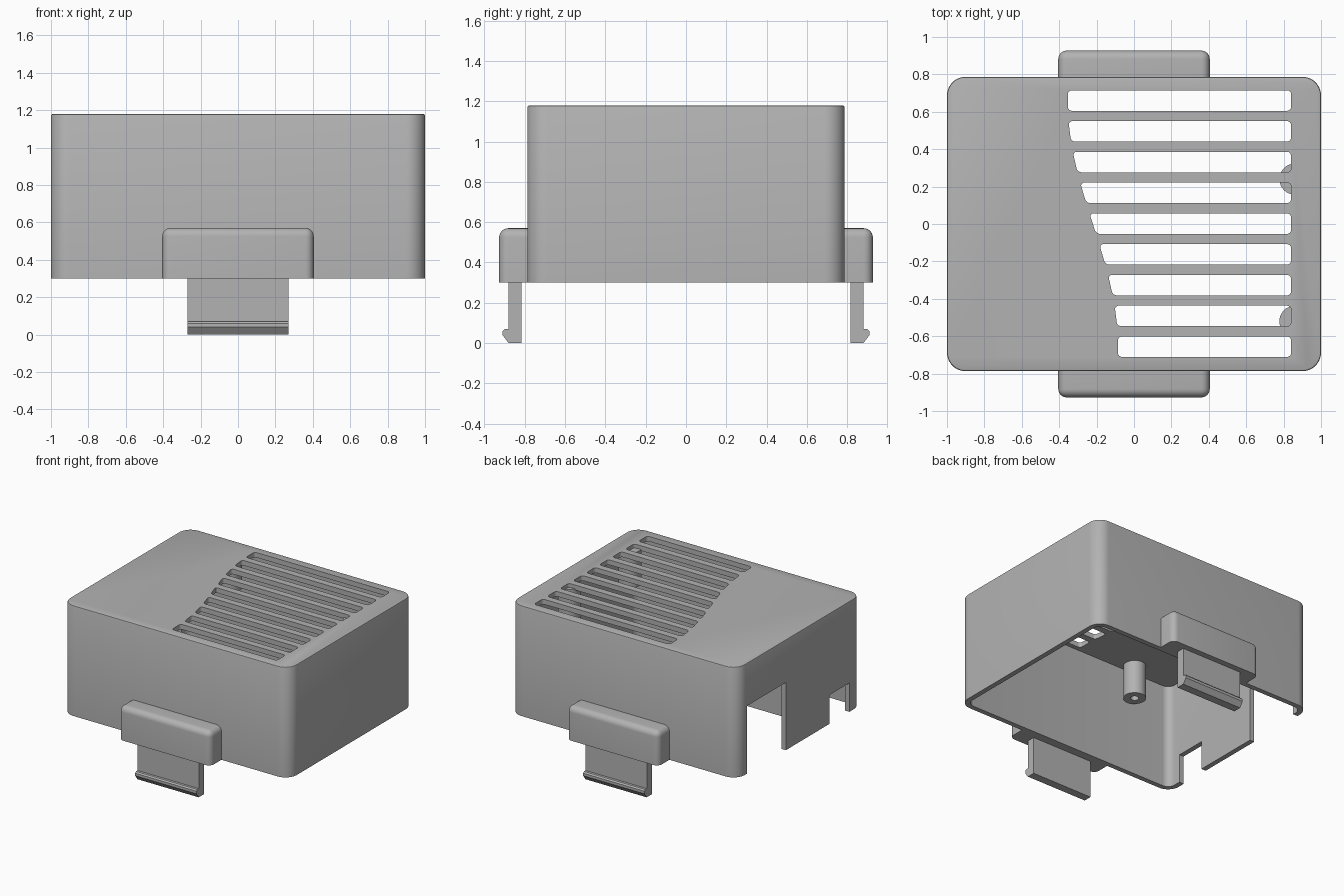
import bpy, bmesh, math
from mathutils import Matrix, Vector

if "Cube" in bpy.data.objects:
    bpy.data.objects.remove(bpy.data.objects["Cube"])

grey = bpy.data.materials.new("plain grey plastic")
grey.use_nodes = True
grey.diffuse_color = (0.45, 0.45, 0.45, 1)
grey.node_tree.nodes["Principled BSDF"].inputs["Base Color"].default_value = grey.diffuse_color


def finish(bm, name):
    bmesh.ops.recalc_face_normals(bm, faces=bm.faces)
    mesh = bpy.data.meshes.new(name)
    bm.to_mesh(mesh)
    bm.free()
    mesh.materials.append(grey)
    obj = bpy.data.objects.new(name, mesh)
    bpy.context.collection.objects.link(obj)
    return obj


def prism(points, lo, hi, axes="xyz"):
    """Extrude a 2D outline along the last of the three axes."""
    bm = bmesh.new()
    order = ["xyz".index(a) for a in axes]

    def place(u, v, w):
        co = Vector()
        for i, c in zip(order, (u, v, w)):
            co[i] = c
        return co
    face = bm.faces.new([bm.verts.new(place(u, v, lo)) for u, v in points])
    new = bmesh.ops.extrude_face_region(bm, geom=[face])["geom"]
    shift = place(0, 0, hi - lo)
    bmesh.ops.translate(bm, vec=shift, verts=[g for g in new if isinstance(g, bmesh.types.BMVert)])
    return bm


def box(x0, x1, y0, y1, z0, z1):
    return prism([(x0, y0), (x1, y0), (x1, y1), (x0, y1)], z0, z1)


def round_edges(bm, rule, radius, segments=6):
    edges = [e for e in bm.edges if rule(*[v.co for v in e.verts])]
    bmesh.ops.bevel(bm, geom=edges, offset=radius, segments=segments, profile=0.5, affect='EDGES')


def upright(a, b):
    return abs(a.z - b.z) > 0.01


def cut(obj, cutters):
    """Subtract the cutters, bake the result and drop the cutters."""
    for c in cutters:
        c.hide_render = True
        mod = obj.modifiers.new("cut", 'BOOLEAN')
        mod.operation, mod.solver, mod.object = 'DIFFERENCE', 'EXACT', c
    bpy.context.view_layer.update()
    deps = bpy.context.evaluated_depsgraph_get()
    baked = bpy.data.meshes.new_from_object(obj.evaluated_get(deps))
    obj.modifiers.clear()
    obj.data = baked
    for c in cutters:
        bpy.data.objects.remove(c)


def smooth(obj):
    bpy.ops.object.select_all(action='DESELECT')
    obj.select_set(True)
    bpy.context.view_layer.objects.active = obj
    bpy.ops.object.shade_smooth_by_angle(angle=math.radians(30))


BASE, TOP, WALL, HALF_Y = 0.3, 1.18, 0.04, 0.787
CEILING = TOP - WALL

# Outer shell with rounded corners and a fine top edge
bm = box(-1, 1, -HALF_Y, HALF_Y, BASE, TOP)
round_edges(bm, upright, 0.1, 10)
round_edges(bm, lambda a, b: min(a.z, b.z) > TOP - 0.001, 0.01, 2)
shell = finish(bm, "case_shell")

# Hollow interior, open at the bottom
bm = box(-1 + WALL, 1 - WALL, -HALF_Y + WALL, HALF_Y - WALL, BASE - 0.2, CEILING)
round_edges(bm, upright, 0.06, 8)
cutters = [finish(bm, "interior_cutter")]

# Two connector openings in the end wall
for y0, y1, z1 in ((0.17, 0.66, 0.84), (-0.63, -0.38, 0.53)):
    cutters.append(finish(box(-1.1, -0.9, y0, y1, BASE - 0.1, z1), "port_cutter"))


# Nine vent slots whose left ends follow a gentle S curve
def vent_edge(y):
    return -0.22 - 0.135 * math.sin(math.pi * y / 1.32)


for i in range(9):
    y = 0.66 - i * 0.1645
    lo, hi = y - 0.055, y + 0.055
    outline = [(vent_edge(lo), lo), (0.84, lo), (0.84, hi), (vent_edge(hi), hi)]
    bm = prism(outline, CEILING - 0.05, TOP + 0.05)
    round_edges(bm, upright, 0.022, 4)
    cutters.append(finish(bm, "vent_cutter"))
cut(shell, cutters)
smooth(shell)


# Screw bosses hanging from the ceiling
def cylinder(radius, x, y, z0, z1, name):
    bm = bmesh.new()
    bmesh.ops.create_cone(bm, cap_ends=True, segments=32, radius1=radius, radius2=radius,
                          depth=z1 - z0, matrix=Matrix.Translation((x, y, (z0 + z1) / 2)))
    return finish(bm, name)


for i, (x, y) in enumerate([(0.86, 0.24), (0.86, -0.52), (-0.56, -0.66), (-0.525, 0.655)]):
    boss = cylinder(0.083, x, y, 0.87, CEILING + 0.01, f"screw_boss_{i + 1}")
    cut(boss, [cylinder(0.03, x, y, 0.8, CEILING - 0.04, "screw_hole_cutter")])
    smooth(boss)

# Clip housings and hooked snap clips on the front and back
for side, name in ((-1, "front"), (1, "back")):
    bm = box(-0.405, 0.405, 0.77, 0.927, BASE, 0.57)
    round_edges(bm, lambda a, b: (a + b).z > 2 * BASE + 0.01 and (a + b).y > 1.6
                and not (a.y < 0.8 and b.y < 0.8), 0.045)
    bmesh.ops.scale(bm, vec=(1, side, 1), verts=bm.verts)
    smooth(finish(bm, f"{name}_clip_housing"))

    hook = [(0.815, BASE + 0.02), (0.815, 0), (0.88, 0), (0.91, 0.04), (0.91, 0.06),
            (0.9, 0.07), (0.88, 0.07), (0.88, BASE + 0.02)]
    finish(prism([(side * y, z) for y, z in hook], -0.27, 0.27, "yzx"), f"{name}_snap_clip")
